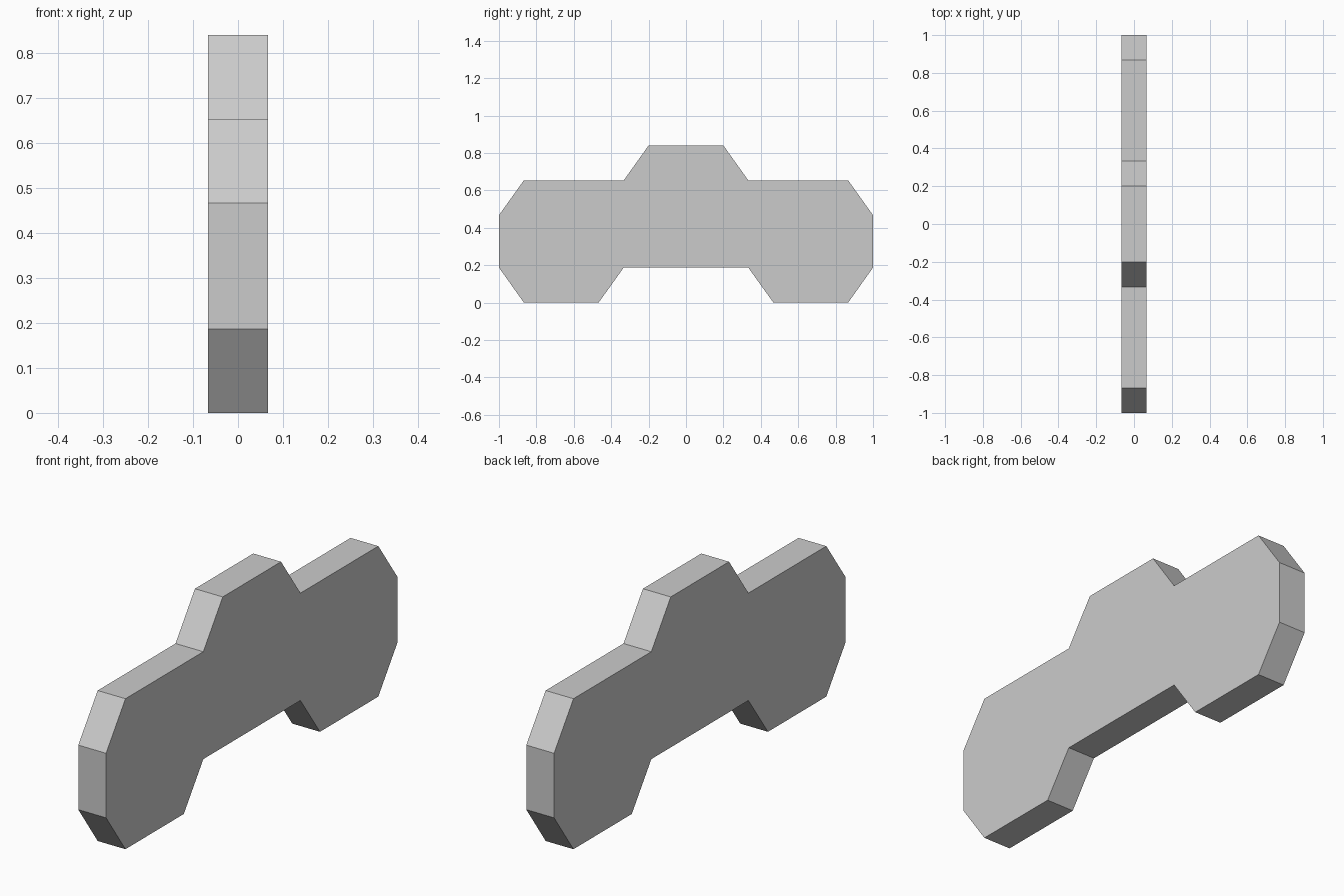
import bpy
import bmesh

if "Cube" in bpy.data.objects:
    bpy.data.objects.remove(bpy.data.objects["Cube"])

HALF_THICKNESS = 0.0667

# Right half of the side outline as (y, z), from top to bottom
half = [(0.2, 0.84), (0.333, 0.653), (0.867, 0.653), (1.0, 0.467),
        (1.0, 0.187), (0.867, 0.0), (0.467, 0.0), (0.333, 0.187)]
outline = half + [(-y, z) for y, z in reversed(half)]

# Single flat colour
grey = bpy.data.materials.new("light_grey")
grey.diffuse_color = (0.6, 0.6, 0.6, 1.0)
grey.use_nodes = True
grey.node_tree.nodes["Principled BSDF"].inputs["Base Color"].default_value = grey.diffuse_color

# Flat plate: outline face extruded through the thickness
bm = bmesh.new()
face = bm.faces.new([bm.verts.new((-HALF_THICKNESS, y, z)) for y, z in outline])
extruded = bmesh.ops.extrude_face_region(bm, geom=[face], use_keep_orig=True)
moved = [g for g in extruded["geom"] if isinstance(g, bmesh.types.BMVert)]
bmesh.ops.translate(bm, verts=moved, vec=(2 * HALF_THICKNESS, 0, 0))
bmesh.ops.recalc_face_normals(bm, faces=bm.faces)

mesh = bpy.data.meshes.new("plate")
bm.to_mesh(mesh)
bm.free()
mesh.materials.append(grey)
plate = bpy.data.objects.new("plate", mesh)
bpy.context.collection.objects.link(plate)
